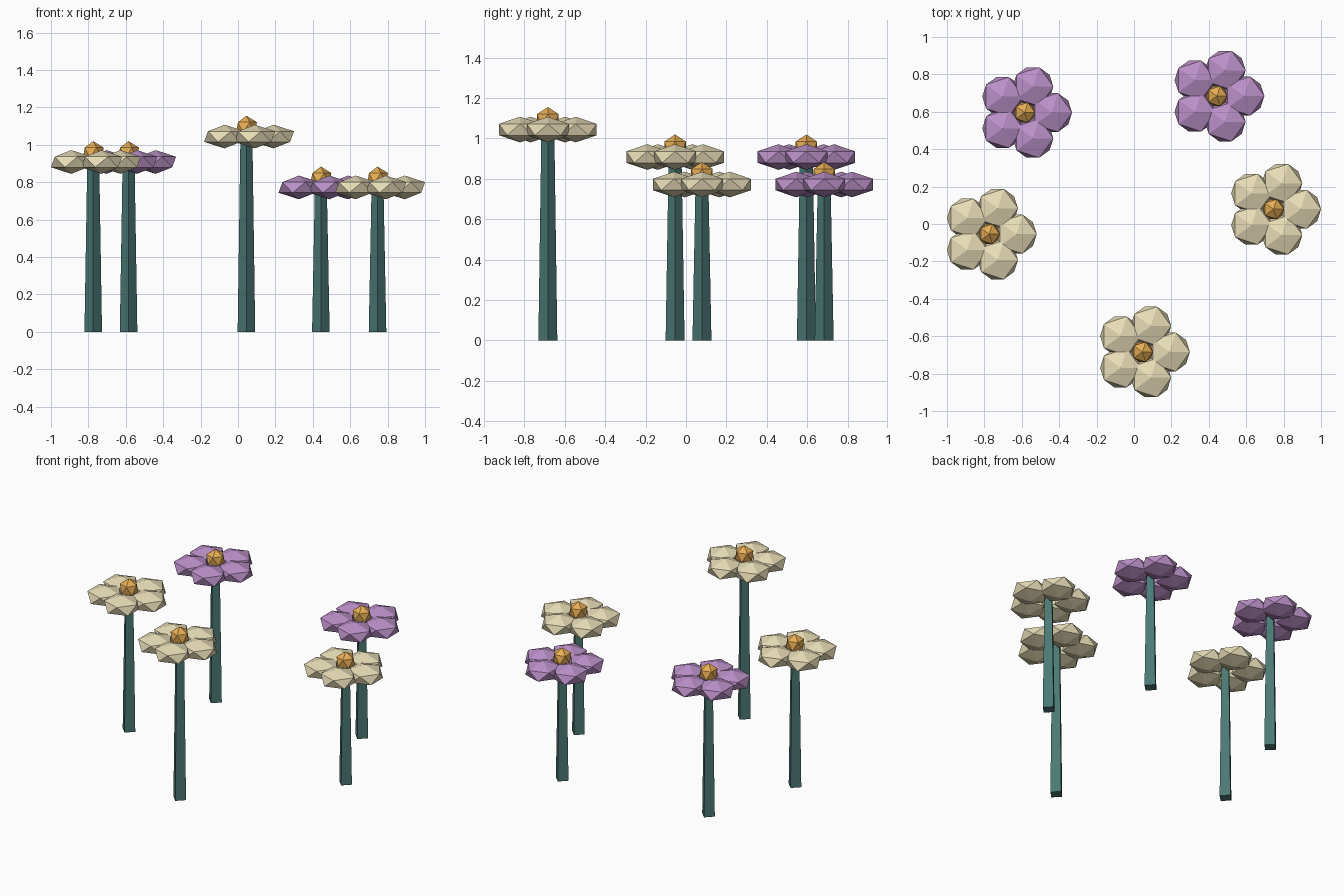
import bpy, bmesh
from math import radians
from mathutils import Matrix, Vector

if "Cube" in bpy.data.objects:
    bpy.data.objects.remove(bpy.data.objects["Cube"])


def material(name, rgb):
    m = bpy.data.materials.new(name)
    m.diffuse_color = (*rgb, 1)
    m.use_nodes = True
    m.node_tree.nodes["Principled BSDF"].inputs["Base Color"].default_value = m.diffuse_color
    return m


STEM = material("stem_green", (0.07, 0.19, 0.175))
GOLD = material("gold", (0.80, 0.42, 0.09))
CREAM = material("cream", (0.80, 0.72, 0.47))
PURPLE = material("purple", (0.50, 0.28, 0.58))

PETAL_OFFSET, PETAL_R = 0.145, 0.122


def finish(name, bm, mat, loc):
    mesh = bpy.data.meshes.new(name)
    bm.to_mesh(mesh)
    bm.free()
    mesh.materials.append(mat)
    obj = bpy.data.objects.new(name, mesh)
    obj.location = loc
    bpy.context.collection.objects.link(obj)


def flower(i, x, y, z, mat):
    # tapered four-sided stem, corners on the axes
    bm = bmesh.new()
    bmesh.ops.create_cone(bm, cap_ends=True, segments=4, radius1=0.047,
                          radius2=0.032, depth=z,
                          matrix=Matrix.Translation((0, 0, z / 2)))
    # turn a corner towards +x if the primitive starts on a flat side
    if max(v.co.x for v in bm.verts) < 0.04:
        bmesh.ops.rotate(bm, verts=bm.verts, cent=(0, 0, 0),
                         matrix=Matrix.Rotation(radians(45), 3, 'Z'))
    finish(f"stem_{i}", bm, STEM, (x, y, 0))

    # five flattened faceted petals
    bm = bmesh.new()
    for k in range(5):
        m = (Matrix.Rotation(radians(72 * k), 4, 'Z')
             @ Matrix.Translation((PETAL_OFFSET, 0, 0))
             @ Matrix.Diagonal((1, 1, 0.52, 1)))
        bmesh.ops.create_icosphere(bm, subdivisions=1, radius=PETAL_R, matrix=m)
    finish(f"petals_{i}", bm, mat, (x, y, z))

    # faceted flower centre
    bm = bmesh.new()
    bmesh.ops.create_icosphere(bm, subdivisions=1, radius=0.0625)
    finish(f"flower_centre_{i}", bm, GOLD, (x, y, z + 0.049))


flowers = [
    (0.045, -0.684, 1.044, CREAM),
    (-0.774, -0.054, 0.908, CREAM),
    (0.746, 0.079, 0.772, CREAM),
    (-0.585, 0.596, 0.908, PURPLE),
    (0.443, 0.684, 0.772, PURPLE),
]
for i, f in enumerate(flowers, 1):
    flower(i, *f)
